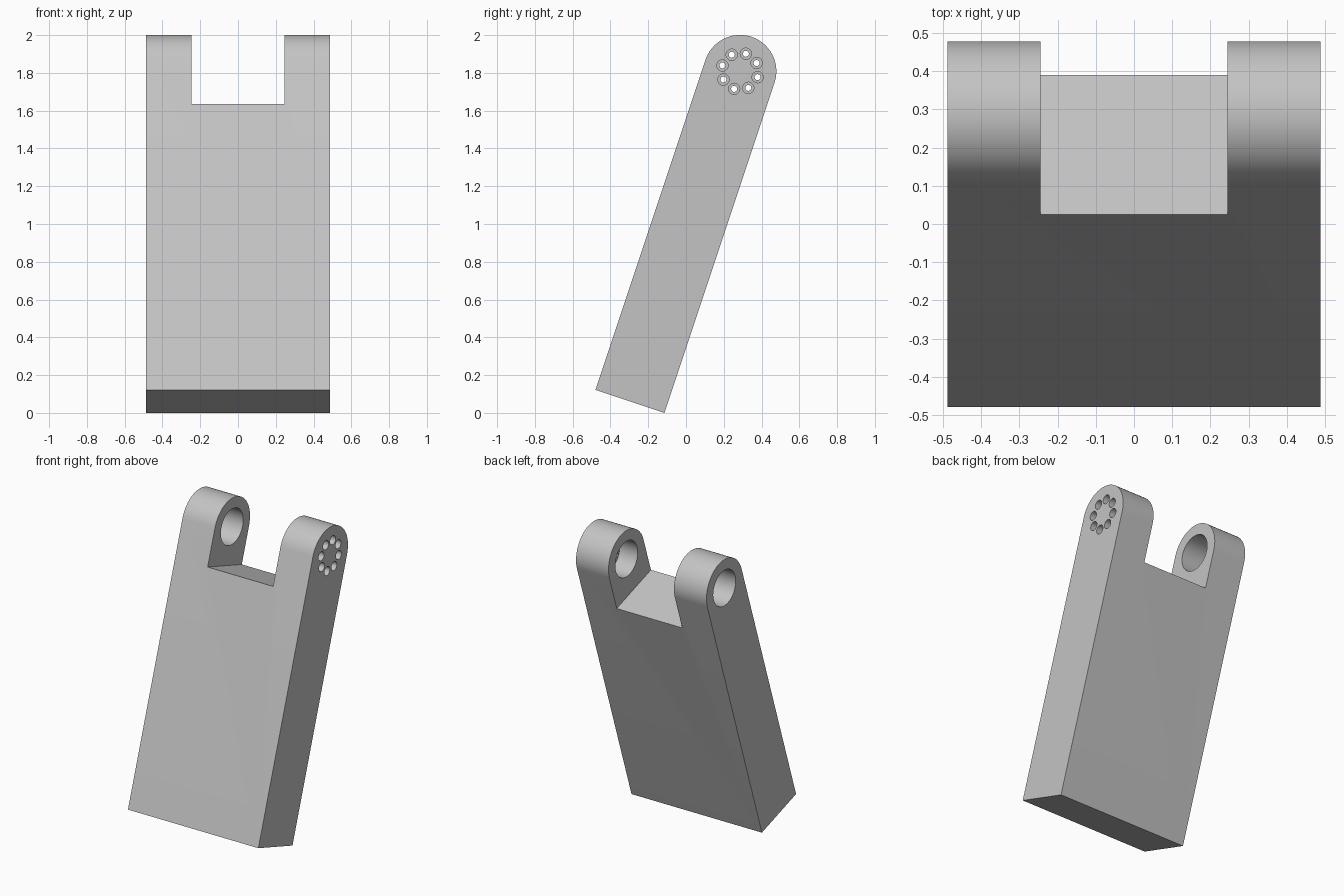
import bpy, bmesh, math
from mathutils import Matrix, Vector

cube = bpy.data.objects.get("Cube")
if cube:
    bpy.data.objects.remove(cube, do_unlink=True)

HALF_W, NOTCH_W = 0.488, 0.245      # half widths of slab and notch
R, AXIS_Z, NOTCH_Z = 0.1925, 1.842, 1.595
BORE_R, BORE_END = 0.12, 0.38
RING_R, HOLE_R, SINK_R, SINK_DEPTH = 0.098, 0.016, 0.03, 0.05

grey = bpy.data.materials.new("light_grey")
grey.use_nodes = True
grey.diffuse_color = (0.55, 0.55, 0.55, 1)
grey.node_tree.nodes["Principled BSDF"].inputs["Base Color"].default_value = grey.diffuse_color


def prism(name, profile, x0, x1):
    """Extrude a closed (y, z) profile along x."""
    bm = bmesh.new()
    face = bm.faces.new([bm.verts.new((x0, y, z)) for y, z in profile])
    ext = bmesh.ops.extrude_face_region(bm, geom=[face])
    verts = [v for v in ext["geom"] if isinstance(v, bmesh.types.BMVert)]
    bmesh.ops.translate(bm, verts=verts, vec=Vector((x1 - x0, 0, 0)))
    bmesh.ops.recalc_face_normals(bm, faces=bm.faces)
    mesh = bpy.data.meshes.new(name)
    bm.to_mesh(mesh)
    bm.free()
    mesh.materials.append(grey)
    obj = bpy.data.objects.new(name, mesh)
    bpy.context.collection.objects.link(obj)
    return obj


def circle(y, z, r, n):
    return [(y + r * math.cos(2 * math.pi * i / n), z + r * math.sin(2 * math.pi * i / n))
            for i in range(n)]


def cut(body, cutter):
    cutter.hide_render = True
    mod = body.modifiers.new("cut", 'BOOLEAN')
    mod.operation, mod.solver, mod.object = 'DIFFERENCE', 'EXACT', cutter
    bpy.context.view_layer.objects.active = body
    bpy.ops.object.modifier_apply(modifier=mod.name)
    bpy.data.objects.remove(cutter, do_unlink=True)


# Slab with a rounded top
arc = [(R * math.cos(math.pi * i / 32), AXIS_Z + R * math.sin(math.pi * i / 32)) for i in range(33)]
body = prism("hinge_arm", [(-R, 0), (R, 0)] + arc, -HALF_W, HALF_W)

# Notch between the two lugs
cut(body, prism("notch_cutter", [(-1, NOTCH_Z), (1, NOTCH_Z), (1, 3), (-1, 3)], -NOTCH_W, NOTCH_W))

# Pin bore: through the right lug, blind in the left lug
cut(body, prism("bore_cutter", circle(0, AXIS_Z, BORE_R, 48), -1, BORE_END))

# Ring of counterbored screw holes in the left lug
for i in range(8):
    a = i * math.pi / 4
    y, z = RING_R * math.cos(a), AXIS_Z + RING_R * math.sin(a)
    cut(body, prism("sink_cutter", circle(y, z, SINK_R, 24), HALF_W - SINK_DEPTH, 1))
    cut(body, prism("hole_cutter", circle(y, z, HOLE_R, 20), BORE_END - 0.05, 1))

# Lean the arm backwards
body.data.transform(Matrix.Translation((0, -0.297, 0.061)) @ Matrix.Rotation(math.radians(-18.45), 4, 'X'))

bpy.ops.object.select_all(action='DESELECT')
body.select_set(True)
bpy.context.view_layer.objects.active = body
bpy.ops.object.shade_smooth_by_angle(angle=math.radians(30))
